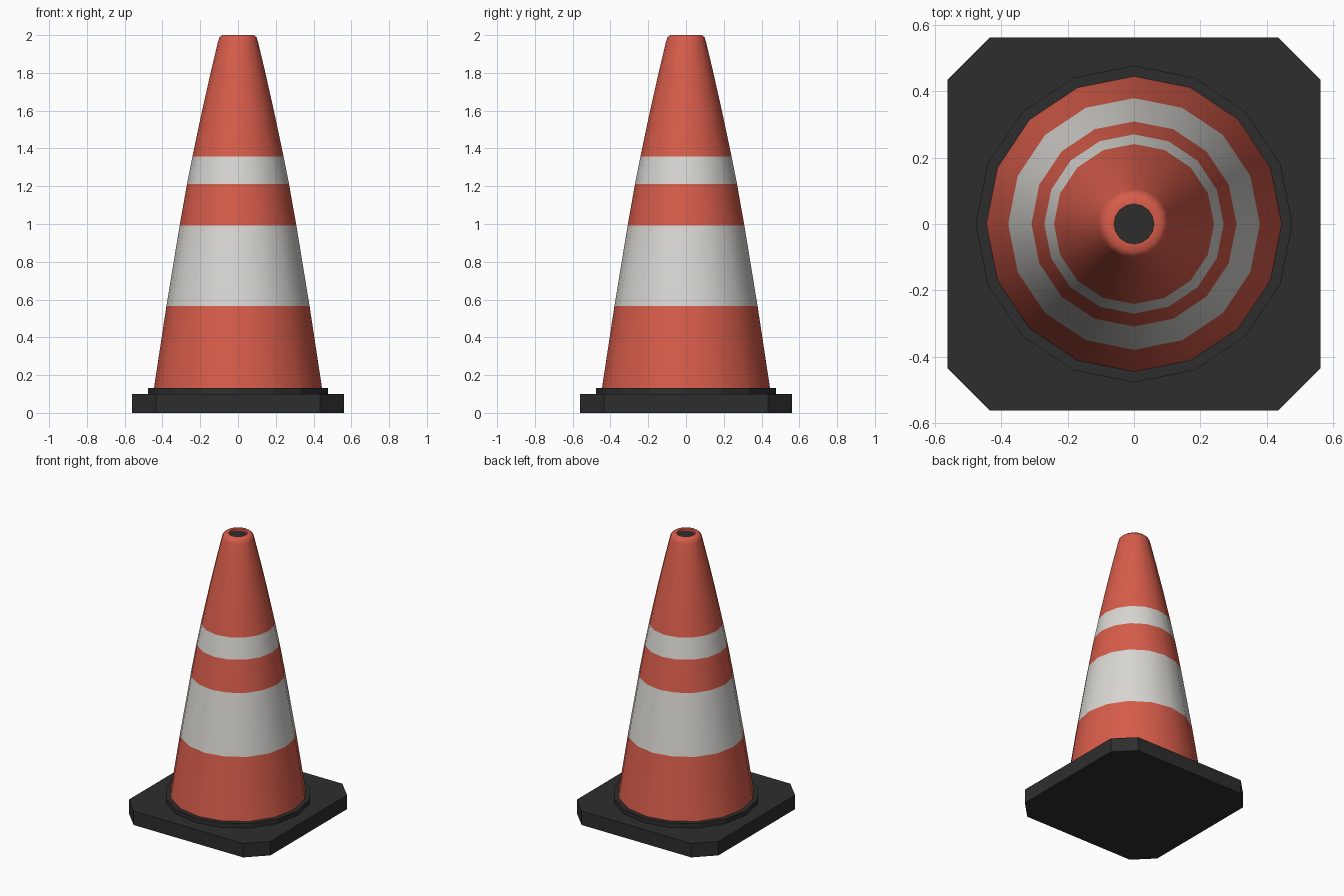
import bpy, bmesh, math

if "Cube" in bpy.data.objects:
    bpy.data.objects.remove(bpy.data.objects["Cube"])


def material(name, rgb):
    m = bpy.data.materials.new(name)
    m.diffuse_color = (*rgb, 1)
    m.use_nodes = True
    m.node_tree.nodes["Principled BSDF"].inputs["Base Color"].default_value = m.diffuse_color
    return m


ORANGE = material("orange red", (0.68, 0.108, 0.069))
WHITE = material("off white", (0.69, 0.68, 0.65))
BLACK = material("dark rubber", (0.027, 0.027, 0.027))


def finish(bm, name, mats):
    bmesh.ops.recalc_face_normals(bm, faces=bm.faces)
    me = bpy.data.meshes.new(name)
    bm.to_mesh(me)
    bm.free()
    for m in mats:
        me.materials.append(m)
    ob = bpy.data.objects.new(name, me)
    bpy.context.collection.objects.link(ob)
    return ob


def loft(name, profile, mats, sides=16):
    """Revolve (radius, z, material index of the face above) and cap both ends."""
    bm = bmesh.new()
    rings = []
    for r, z, _ in profile:
        rings.append([bm.verts.new((r * math.cos(a), r * math.sin(a), z))
                      for a in (2 * math.pi * i / sides for i in range(sides))])
    for k in range(len(rings) - 1):
        for i in range(sides):
            j = (i + 1) % sides
            f = bm.faces.new((rings[k][i], rings[k][j], rings[k + 1][j], rings[k + 1][i]))
            f.material_index = profile[k][2]
    bm.faces.new(rings[0][::-1])
    bm.faces.new(rings[-1]).material_index = profile[-1][2]
    return finish(bm, name, mats)


# Square foot with cut corners
bm = bmesh.new()
h, c = 0.562, 0.435
outline = [(h, -c), (h, c), (c, h), (-c, h), (-h, c), (-h, -c), (-c, -h), (c, -h)]
foot = bm.faces.new([bm.verts.new((x, y, 0)) for x, y in outline])
top = bmesh.ops.extrude_face_region(bm, geom=[foot], use_keep_orig=True)
for v in top["geom"]:
    if isinstance(v, bmesh.types.BMVert):
        v.co.z = 0.10
finish(bm, "base_plate", [BLACK])

# Raised collar round the cone
loft("base_collar", [(0.477, 0.09, 0), (0.477, 0.132, 0)], [BLACK])

# Cone body with stripes, rounded lip and shallow dark opening
cone = loft("cone_body", [
    (0.445, 0.13, 0), (0.379, 0.565, 1), (0.309, 0.992, 0), (0.270, 1.212, 1),
    (0.241, 1.358, 0), (0.190, 1.60, 0), (0.145, 1.80, 0), (0.106, 1.965, 0),
    (0.099, 1.987, 0), (0.084, 2.0, 0), (0.060, 2.0, 0), (0.060, 1.982, 2),
], [ORANGE, WHITE, BLACK])
bpy.context.view_layer.objects.active = cone
cone.select_set(True)
bpy.ops.object.shade_smooth_by_angle(angle=math.radians(50))
